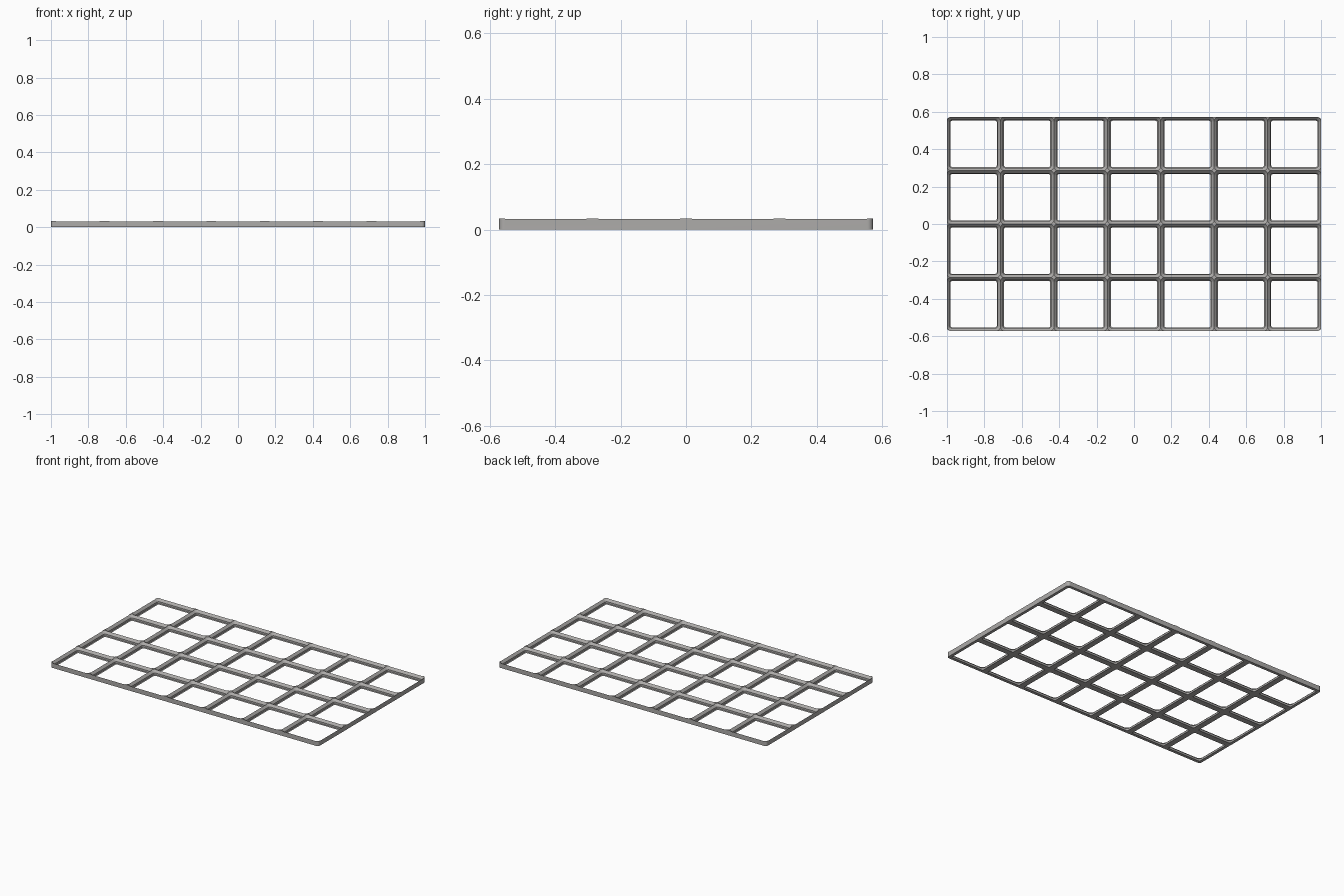
import bpy, bmesh
from math import cos, sin, pi

cube = bpy.data.objects.get("Cube")
if cube:
    bpy.data.objects.remove(cube, do_unlink=True)

COLS, ROWS = 7, 4
PITCH = 2 / COLS          # one cell
MM = PITCH / 42           # profile step unit
HEIGHT = 5 * MM
STEPS = 8                 # segments per rounded corner


def rounded_rect(cx, cy, half_x, half_y, radius):
    """Counter-clockwise outline of a rounded rectangle."""
    points = []
    for i, (sx, sy) in enumerate([(1, 1), (-1, 1), (-1, -1), (1, -1)]):
        for k in range(STEPS + 1):
            a = (i + k / STEPS) * pi / 2
            points.append((cx + sx * (half_x - radius) + radius * cos(a),
                           cy + sy * (half_y - radius) + radius * sin(a)))
    return points


def loft(bm, rings):
    """Closed solid through (outline, height) rings of equal length."""
    loops = [[bm.verts.new((x, y, z)) for x, y in outline] for outline, z in rings]
    for low, high in zip(loops, loops[1:]):
        for i in range(len(low)):
            j = (i + 1) % len(low)
            bm.faces.new((low[i], low[j], high[j], high[i]))
    bm.faces.new(loops[0][::-1])
    bm.faces.new(loops[-1])


def make_object(name, bm):
    mesh = bpy.data.meshes.new(name)
    bm.to_mesh(mesh)
    bm.free()
    obj = bpy.data.objects.new(name, mesh)
    bpy.context.collection.objects.link(obj)
    return obj


# Solid plate with rounded corners
bm = bmesh.new()
outline = rounded_rect(0, 0, COLS * PITCH / 2, ROWS * PITCH / 2, 2.5 * MM)
loft(bm, [(outline, 0), (outline, HEIGHT)])
plate = make_object("grid_baseplate", bm)

# Pockets: lower chamfer, straight wall, upper chamfer running past the top
# Each pair is (height, outward offset from the cell edge)
profile = [(-0.5, -3.35), (0.7, -2.15), (2.5, -2.15), (5.5, 0.85)]
bm = bmesh.new()
for col in range(COLS):
    for row in range(ROWS):
        cx = (col - (COLS - 1) / 2) * PITCH
        cy = (row - (ROWS - 1) / 2) * PITCH
        loft(bm, [(rounded_rect(cx, cy, (21 + d) * MM, (21 + d) * MM, (4 + d) * MM), z * MM)
                  for z, d in profile])
cutter = make_object("pocket_cutter", bm)
cutter.hide_render = True

# Cut the pockets out of the plate
cut = plate.modifiers.new("pockets", "BOOLEAN")
cut.operation = "DIFFERENCE"
cut.solver = "EXACT"
cut.use_self = True
cut.object = cutter
bpy.ops.object.select_all(action="DESELECT")
plate.select_set(True)
bpy.context.view_layer.objects.active = plate
bpy.ops.object.modifier_apply(modifier=cut.name)
bpy.data.objects.remove(cutter, do_unlink=True)

# Plain grey finish
grey = bpy.data.materials.new("warm grey")
grey.use_nodes = True
color = (0.42, 0.41, 0.4, 1)
grey.diffuse_color = color
grey.node_tree.nodes["Principled BSDF"].inputs["Base Color"].default_value = color
plate.data.materials.clear()
plate.data.materials.append(grey)
bpy.ops.object.shade_smooth_by_angle(angle=pi / 6)
